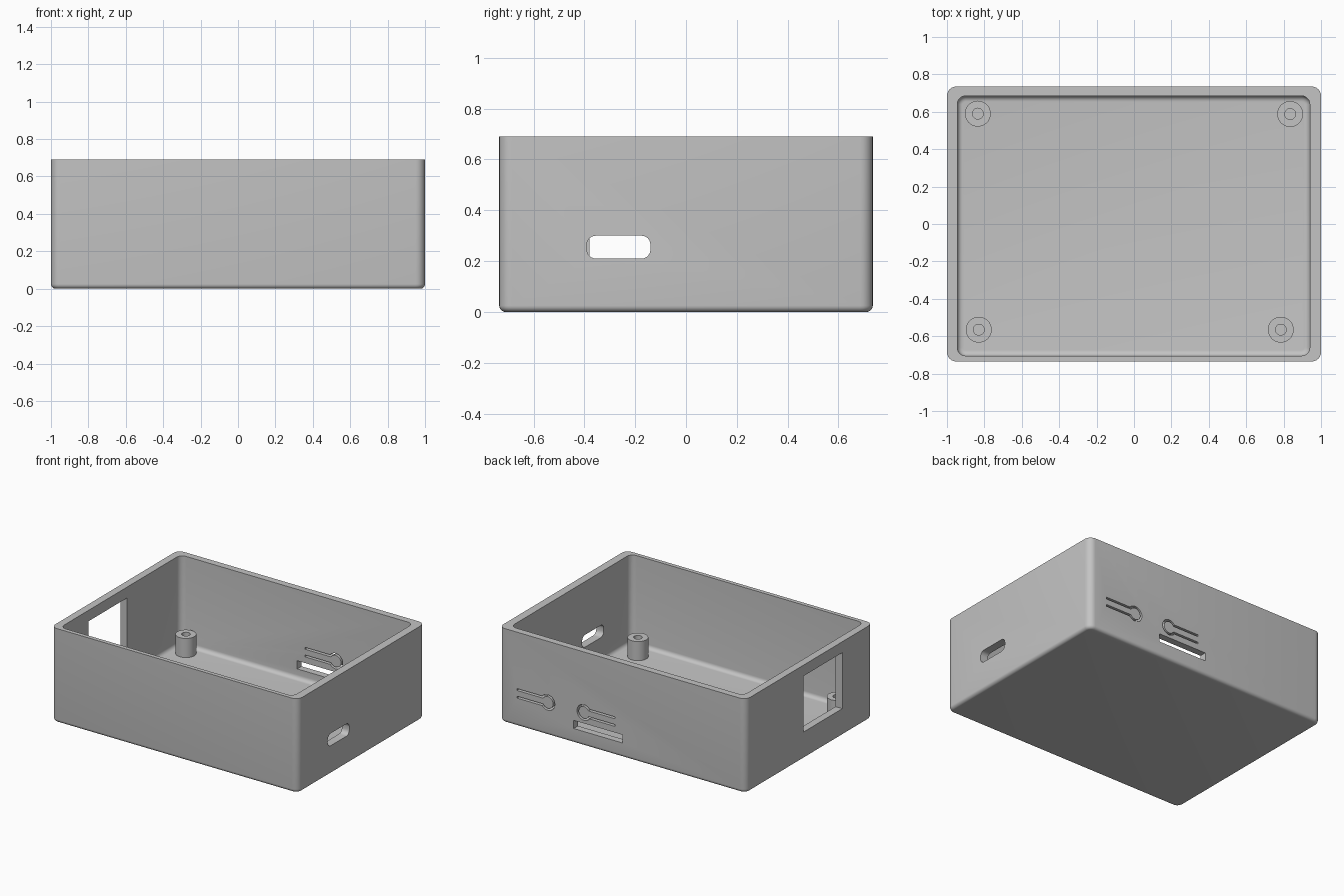
import bpy, bmesh
from math import sin, cos, asin, pi, radians
from mathutils import Matrix, Vector

cube = bpy.data.objects.get("Cube")
if cube:
    bpy.data.objects.remove(cube, do_unlink=True)

grey = bpy.data.materials.new("plain grey")
grey.use_nodes = True
colour = (0.55, 0.55, 0.55, 1)
grey.diffuse_color = colour
grey.node_tree.nodes["Principled BSDF"].inputs["Base Color"].default_value = colour


def finish(bm, name):
    """Turn a bmesh into a named grey object."""
    bmesh.ops.recalc_face_normals(bm, faces=bm.faces)
    mesh = bpy.data.meshes.new(name)
    bm.to_mesh(mesh)
    bm.free()
    mesh.materials.append(grey)
    obj = bpy.data.objects.new(name, mesh)
    bpy.context.collection.objects.link(obj)
    return obj


def rounded_box(name, lo, hi, axis=2, corner=0, floor=0):
    """Box with rounded edges along one axis and an optional rounded bottom."""
    lo, hi = Vector(lo), Vector(hi)
    bm = bmesh.new()
    bmesh.ops.create_cube(bm, size=1)
    for v in bm.verts:
        v.co = Vector([(lo[i] + hi[i]) / 2 + v.co[i] * (hi[i] - lo[i]) for i in range(3)])

    def bevel(edges, size):
        bmesh.ops.bevel(bm, geom=edges, offset=size, segments=6, profile=0.5, affect='EDGES')

    if corner:
        bevel([e for e in bm.edges
               if abs((e.verts[0].co - e.verts[1].co).normalized()[axis]) > 0.99], corner)
    if floor:
        bevel([e for e in bm.edges if all(v.co.z < lo.z + 1e-4 for v in e.verts)], floor)
    return finish(bm, name)


def cylinder(name, x, y, radius, bottom, top):
    bm = bmesh.new()
    bmesh.ops.create_cone(bm, cap_ends=True, segments=40, radius1=radius, radius2=radius,
                          depth=top - bottom,
                          matrix=Matrix.Translation((x, y, (bottom + top) / 2)))
    return finish(bm, name)


def button_slit(name, x, z, tail, side):
    """Keyhole-shaped slit that frees a flexing button tongue in the back wall."""
    def outline(grow):
        h, r = 0.028 + grow, 0.05 + grow
        start = asin(h / r)
        arc = [start + (2 * pi - 2 * start) * i / 28 for i in range(29)]
        pts = [(tail, h)] + [(r * cos(a), r * sin(a)) for a in arc] + [(tail, -h)]
        return pts
    pts = outline(0.007) + outline(-0.007)[::-1]
    bm = bmesh.new()
    face = bm.faces.new([bm.verts.new((x + side * u, 0.6, z + v)) for u, v in pts])
    ext = bmesh.ops.extrude_face_region(bm, geom=[face])
    bmesh.ops.translate(bm, vec=(0, 0.3, 0),
                        verts=[g for g in ext["geom"] if isinstance(g, bmesh.types.BMVert)])
    return finish(bm, name)


def combine(target, others, operation):
    """Apply booleans to the target and remove the helper objects."""
    bpy.context.view_layer.objects.active = target
    for other in others:
        other.hide_render = True
        mod = target.modifiers.new("boolean", 'BOOLEAN')
        mod.operation, mod.solver, mod.object = operation, 'EXACT', other
        bpy.ops.object.modifier_apply(modifier=mod.name)
        bpy.data.objects.remove(other, do_unlink=True)


def smooth(obj):
    bpy.ops.object.select_all(action='DESELECT')
    obj.select_set(True)
    bpy.context.view_layer.objects.active = obj
    bpy.ops.object.shade_smooth_by_angle(angle=radians(30))


FLOOR = 0.035

# Open-topped shell with its wall openings
shell = rounded_box("case_shell", (-1, -0.735, 0), (1, 0.735, 0.69), corner=0.05, floor=0.025)
combine(shell, [
    rounded_box("cavity", (-0.945, -0.705, FLOOR), (0.94, 0.685, 0.9), corner=0.045, floor=0.03),
    rounded_box("side_port", (0.8, -0.39, 0.21), (1.2, -0.14, 0.3), axis=0, corner=0.035),
    rounded_box("side_window", (-1.2, -0.38, 0.2), (-0.8, 0.067, 0.61)),
    rounded_box("card_slot", (0, 0.6, 0.107), (0.395, 0.9, 0.167)),
    button_slit("button_slit_left", 0.605, 0.242, 0.25, 1),
    button_slit("button_slit_right", 0.312, 0.247, 0.25, -1),
], 'DIFFERENCE')
smooth(shell)

# Hollow screw posts standing on the floor
posts = {"back_right": (-0.835, 0.59), "back_left": (0.835, 0.588),
         "front_right": (-0.83, -0.565), "front_left": (0.785, -0.565)}
for place, (x, y) in posts.items():
    post = cylinder("screw_post_" + place, x, y, 0.069, FLOOR - 0.01, 0.175)
    combine(post, [cylinder("screw_hole", x, y, 0.029, FLOOR + 0.002, 0.3)], 'DIFFERENCE')
    smooth(post)
